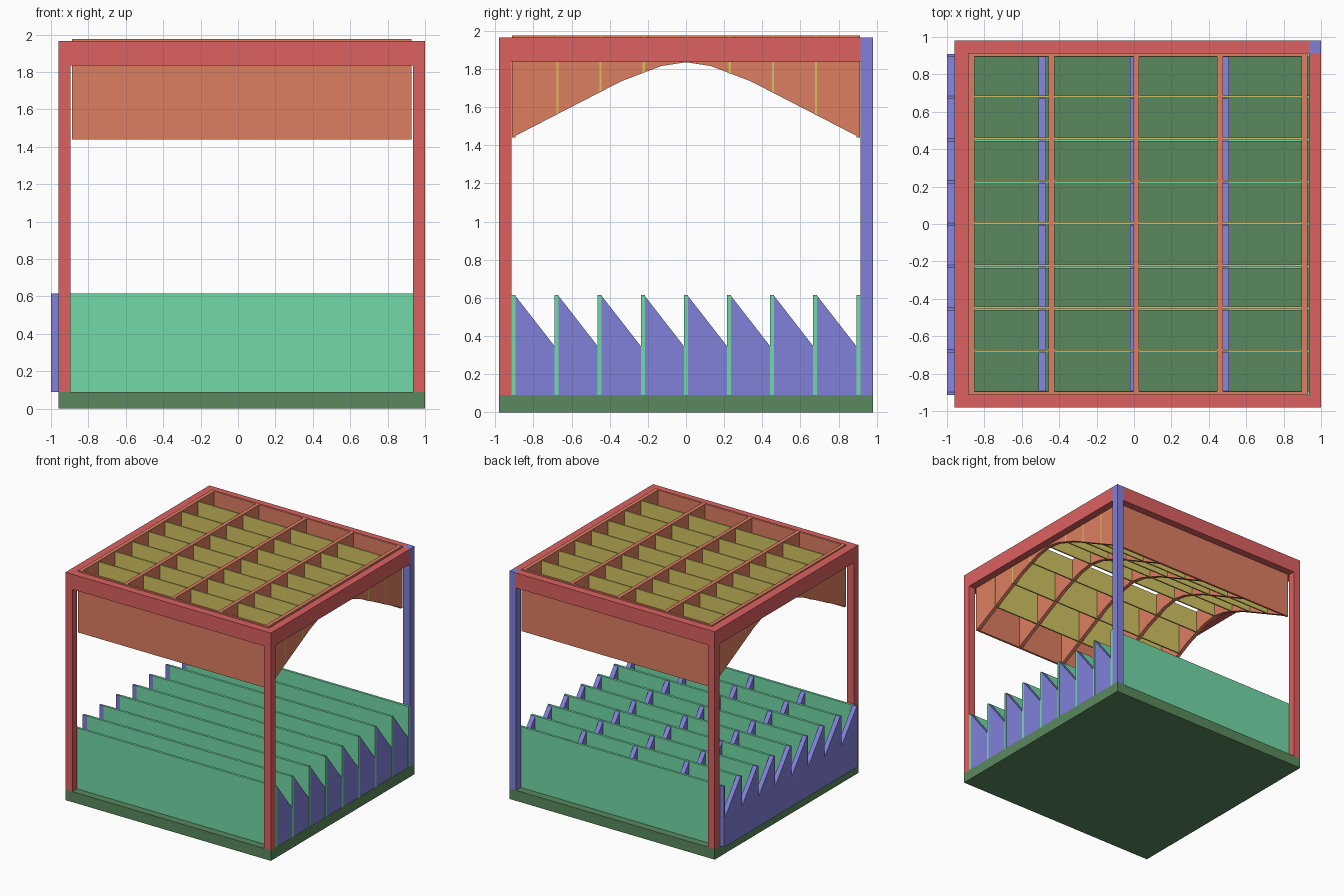
import bpy

if "Cube" in bpy.data.objects:
    bpy.data.objects.remove(bpy.data.objects["Cube"])

# ---------- colours ----------
def mat(name, rgb):
    m = bpy.data.materials.new(name)
    m.diffuse_color = (*rgb, 1)
    m.use_nodes = True
    m.node_tree.nodes["Principled BSDF"].inputs["Base Color"].default_value = m.diffuse_color
    return m

RED = mat("red", (0.72, 0.12, 0.12))
GREEN = mat("dark_green", (0.10, 0.25, 0.11))
MINT = mat("mint", (0.17, 0.70, 0.39))
BLUE = mat("blue", (0.22, 0.22, 0.70))
ORANGE = mat("orange", (0.73, 0.21, 0.12))
YELLOW = mat("yellow", (0.65, 0.55, 0.12))


# ---------- helpers ----------
def extrude_x(name, profile, x0, x1, material):
    """Closed (y, z) outline extruded from x0 to x1."""
    n = len(profile)
    verts = [(x, y, z) for x in (x0, x1) for y, z in profile]
    faces = [tuple(range(n))[::-1], tuple(range(n, 2 * n))]
    faces += [(i, (i + 1) % n, n + (i + 1) % n, n + i) for i in range(n)]
    me = bpy.data.meshes.new(name)
    me.from_pydata(verts, [], faces)
    me.materials.append(material)
    ob = bpy.data.objects.new(name, me)
    bpy.context.collection.objects.link(ob)
    return ob


def box(name, x, y, z, material):
    return extrude_x(name, [(y[0], z[0]), (y[1], z[0]), (y[1], z[1]), (y[0], z[1])],
                     x[0], x[1], material)


# ---------- base slab ----------
FLOOR, TOP, BEAM = 0.09, 1.965, 1.835
box("base", (-0.96, 1), (-0.98, 0.98), (0, FLOOR), GREEN)

# ---------- posts: three red, one blue ----------
LX, RX = (-0.96, -0.895), (0.935, 1)
FY, BY = (-0.98, -0.915), (0.915, 0.98)
box("front_left_post", LX, FY, (FLOOR, BEAM), RED)
box("front_right_post", RX, FY, (FLOOR, BEAM), RED)
box("back_left_post", LX, BY, (FLOOR, BEAM), RED)
box("back_right_post", RX, BY, (FLOOR, TOP), BLUE)

# ---------- top ring beams ----------
box("front_beam", (-0.96, 1), FY, (BEAM, TOP), RED)
box("back_beam", (-0.96, 0.935), BY, (BEAM, TOP), RED)
box("left_beam", (-0.96, -0.875), (-0.915, 0.915), (BEAM, TOP), RED)
box("right_beam", RX, (-0.915, 0.915), (BEAM, TOP), RED)

# ---------- ceiling: arched ribs, end panels, cross slats ----------
half = [(0, 1.835), (0.13, 1.815), (0.34, 1.735), (0.912, 1.44)]
RIB_TOP = 1.975
arch = [(-y, z) for y, z in half[:0:-1]] + half


def arch_z(y):
    y = abs(y)
    for (a, za), (b, zb) in zip(half, half[1:]):
        if y <= b:
            return za + (zb - za) * (y - a) / (b - a)
    return half[-1][1]


rib_profile = arch + [(0.912, RIB_TOP), (-0.912, RIB_TOP)]
for i, x in enumerate((-0.87, -0.44, 0.012, 0.46, 0.911)):
    extrude_x(f"ceiling_rib_{i + 1}", rib_profile, x - 0.016, x + 0.016, ORANGE)
for name, s in (("front", -1), ("back", 1)):
    ys = sorted((s * 0.913, s * 0.895))
    box(f"ceiling_{name}_panel", (-0.887, 0.928), ys, (1.44, RIB_TOP), ORANGE)

PITCH = 0.226
for i in range(-3, 4):
    y = i * PITCH + 0.004
    box(f"ceiling_slat_{i + 4}", (-0.886, 0.9275), (y - 0.006, y + 0.006),
        (arch_z(y), 1.97), YELLOW)

# ---------- lower part: upright boards on sawtooth supports ----------
PEAK, VALLEY, T = 0.615, 0.345, 0.02
starts = [-0.914 + i * PITCH for i in range(9)]
saw = [(starts[0], FLOOR)]
for i, y in enumerate(starts):
    saw += [(y, PEAK), (y + T * 0.8, PEAK)]
    if i < 8:
        saw.append((starts[i + 1], VALLEY))
saw.append((starts[-1] + T * 0.8, FLOOR))
for i in range(5):
    x = -0.98 + 0.4895 * i
    extrude_x(f"sawtooth_support_{i + 1}", saw, x - 0.02, x + 0.02, BLUE)
for i, y in enumerate(starts):
    box(f"upright_board_{i + 1}", (-0.96, 1), (y - 0.001, y + T), (FLOOR, PEAK), MINT)
